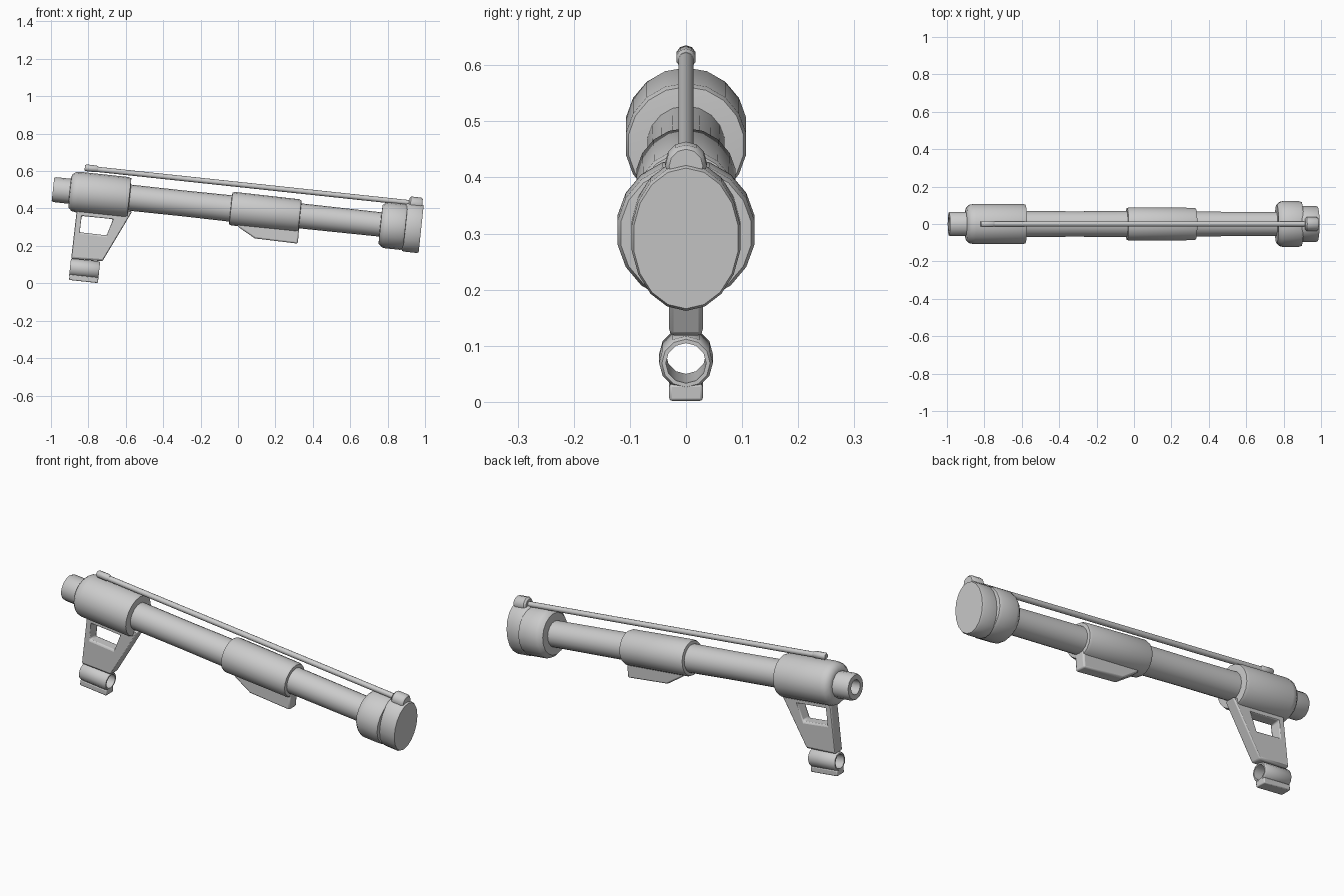
import bpy, bmesh, math
from mathutils import Matrix, Vector

if "Cube" in bpy.data.objects:
    bpy.data.objects.remove(bpy.data.objects["Cube"])

grey = bpy.data.materials.new("plain grey")
grey.use_nodes = True
GREY = (0.6, 0.6, 0.6, 1)
grey.diffuse_color = GREY
grey.node_tree.nodes["Principled BSDF"].inputs["Base Color"].default_value = GREY

# Every tubular part shares one gently drooping axis
TILT = Matrix.Translation((0, 0, 0.396)) @ Matrix.Rotation(math.radians(6.1), 4, 'Y')


def finish(name, bm, matrix=None, bevel=0.0, angle=40):
    bmesh.ops.recalc_face_normals(bm, faces=bm.faces)
    mesh = bpy.data.meshes.new(name)
    bm.to_mesh(mesh)
    bm.free()
    mesh.materials.append(grey)
    if matrix:
        mesh.transform(matrix)
    ob = bpy.data.objects.new(name, mesh)
    bpy.context.collection.objects.link(ob)
    if bevel:
        mod = ob.modifiers.new("soft edges", 'BEVEL')
        mod.width, mod.segments = bevel, 2
    bpy.ops.object.select_all(action='DESELECT')
    ob.select_set(True)
    bpy.context.view_layer.objects.active = ob
    bpy.ops.object.shade_smooth_by_angle(angle=math.radians(angle))
    return ob


def lathe(name, profile, sides=18, squash=1.0, up=0.0, closed=False):
    """Revolve (distance along axis, radius) points around the tilted axis."""
    bm = bmesh.new()
    rings = []
    for u, r in profile:
        rings.append([bm.verts.new((u, r * squash * math.sin(a), up + r * math.cos(a)))
                      for a in (2 * math.pi * i / sides for i in range(sides))])
    pairs = list(zip(rings, rings[1:]))
    if closed:
        pairs.append((rings[-1], rings[0]))
    else:
        bm.faces.new(rings[0])
        bm.faces.new(rings[-1])
    for a, b in pairs:
        for i in range(sides):
            j = (i + 1) % sides
            bm.faces.new((a[i], a[j], b[j], b[i]))
    return finish(name, bm, TILT)


def prism(name, outline, half, hole=None, matrix=None, bevel=0.008):
    """Extrude a side outline across y, optionally with a matching window."""
    bm = bmesh.new()
    loops = [outline] + ([hole] if hole else [])
    front, back = [[[bm.verts.new((x, y, z)) for x, z in lp] for lp in loops]
                   for y in (-half, half)]
    n = len(outline)
    for side in (front, back):
        if hole:
            for i in range(n):
                j = (i + 1) % n
                bm.faces.new((side[0][i], side[0][j], side[1][j], side[1][i]))
        else:
            bm.faces.new(side[0])
    for f, b in zip(front, back):
        for i in range(n):
            j = (i + 1) % n
            bm.faces.new((f[i], f[j], b[j], b[i]))
    return finish(name, bm, matrix, bevel)


# Main barrel
lathe("main_tube", [(-0.62, 0.070), (-0.3, 0.069), (0, 0.071), (0.35, 0.067), (0.82, 0.065)])

# Hollow nozzle at the rear
lathe("rear_nozzle", [(-0.85, 0.067), (-0.985, 0.067), (-0.995, 0.062), (-0.995, 0.037),
                      (-0.90, 0.034)], sides=14)

# Collars around the barrel
lathe("rear_collar", [(-0.905, 0.07), (-0.902, 0.088), (-0.885, 0.104), (-0.86, 0.109),
                      (-0.60, 0.109), (-0.585, 0.104), (-0.582, 0.07)])
lathe("middle_collar", [(-0.04, 0.07), (-0.038, 0.086), (-0.025, 0.090),
                        (0.32, 0.088), (0.332, 0.083), (0.334, 0.065)])

# Flange and oval end cap
lathe("front_flange", [(0.765, 0.06), (0.767, 0.104), (0.785, 0.120), (0.80, 0.124),
                       (0.885, 0.124), (0.90, 0.118), (0.902, 0.08)])
lathe("end_cap", [(0.89, 0.120), (0.897, 0.129), (0.905, 0.131),
                  (0.975, 0.131), (0.985, 0.126)], squash=0.75)

# Lug on top of the cap
lathe("cap_lug", [(0.905, 0.028), (0.914, 0.037), (0.968, 0.037), (0.977, 0.030)],
      sides=12, up=0.129)

# Long rod with a thicker rear end
lathe("top_rod", [(-0.80, 0.014), (0.93, 0.014)], sides=10, up=0.132)
lathe("rod_end", [(-0.838, 0.013), (-0.832, 0.018), (-0.775, 0.018), (-0.765, 0.013)],
      sides=10, up=0.134)

# Fin under the middle collar
prism("lower_fin", [(-0.01, 0.33), (0.0, 0.302), (0.09, 0.24), (0.32, 0.212),
                    (0.327, 0.30)], 0.03)

# Grip frame with a window
prism("grip_frame", [(-0.86, 0.41), (-0.565, 0.385), (-0.725, 0.118), (-0.892, 0.132)], 0.03,
      hole=[(-0.836, 0.36), (-0.668, 0.343), (-0.702, 0.256), (-0.846, 0.273)])

# Open ring tube and foot at the bottom of the grip
lathe("grip_ring", [(-0.86, 0.043), (-0.853, 0.048), (-0.71, 0.048), (-0.703, 0.043),
                    (-0.703, 0.036), (-0.86, 0.036)], sides=12, up=-0.404, closed=True)
prism("grip_foot", [(-0.858, -0.442), (-0.703, -0.442), (-0.703, -0.472), (-0.858, -0.472)],
      0.03, matrix=TILT, bevel=0.005)
